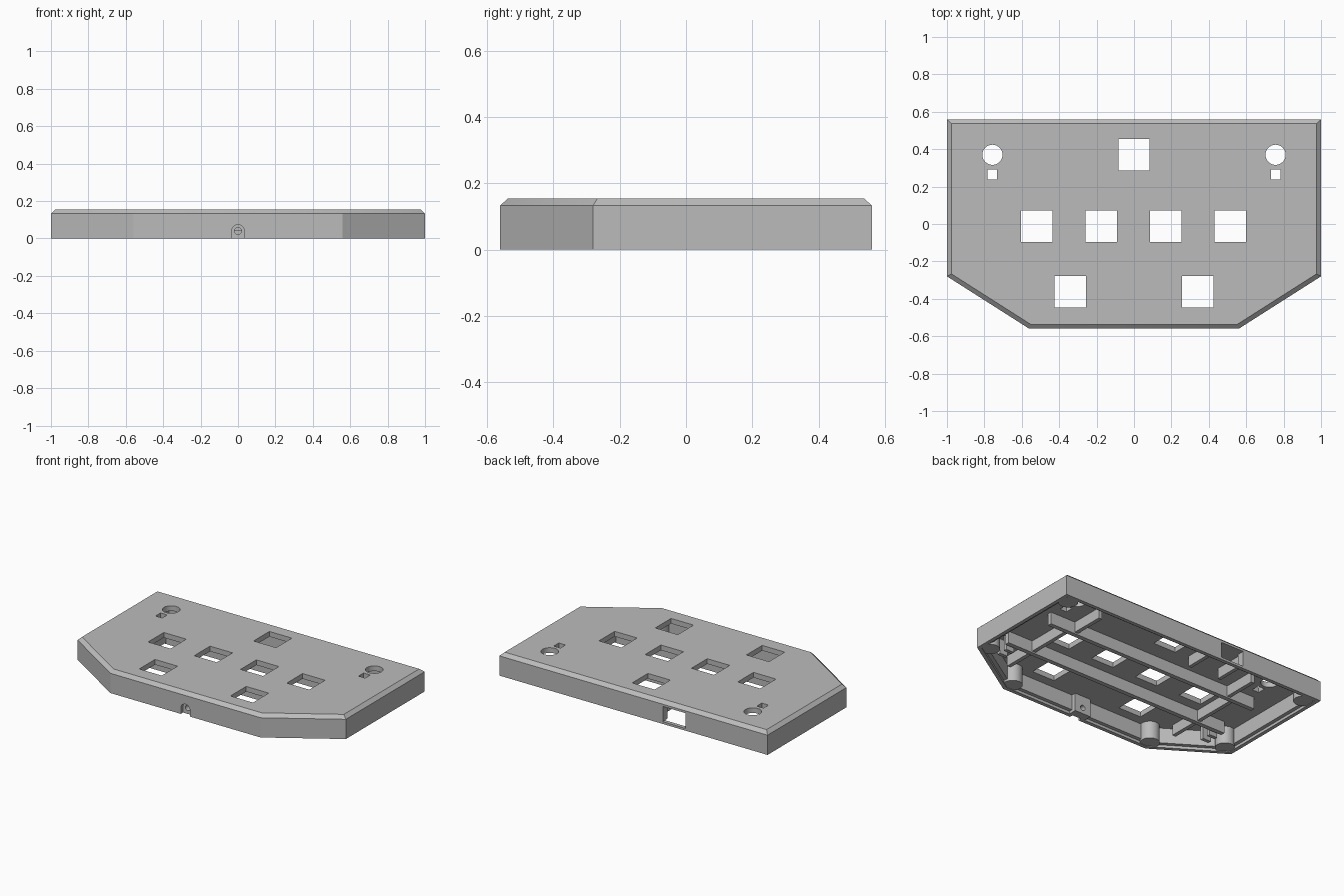
import bpy, bmesh, math
from mathutils import Vector

cube = bpy.data.objects.get("Cube")
if cube:
    bpy.data.objects.remove(cube, do_unlink=True)

grey = bpy.data.materials.new("plain grey plastic")
grey.use_nodes = True
grey.diffuse_color = (0.5, 0.5, 0.5, 1)
grey.node_tree.nodes["Principled BSDF"].inputs["Base Color"].default_value = (0.5, 0.5, 0.5, 1)

OUTLINE = [Vector(p) for p in ((-1, 0.56), (-1, -0.28), (-0.56, -0.56),
                               (0.56, -0.56), (1, -0.28), (1, 0.56))]


def inset(points, d):
    """Move every edge of a convex counter-clockwise outline inwards by d."""
    result = []
    for i, p in enumerate(points):
        a = (p - points[i - 1]).normalized()
        b = (points[(i + 1) % len(points)] - p).normalized()
        na, nb = Vector((-a.y, a.x)), Vector((-b.y, b.x))
        result.append(p + (na + nb) * d / (1 + na.dot(nb)))
    return result


def loft(name, rings):
    """Solid through matching outlines, each given with its height."""
    bm = bmesh.new()
    loops = [[bm.verts.new((p[0], p[1], z)) for p in pts] for pts, z in rings]
    n = len(loops[0])
    bm.faces.new(loops[0][::-1])
    bm.faces.new(loops[-1])
    for low, high in zip(loops, loops[1:]):
        for i in range(n):
            j = (i + 1) % n
            bm.faces.new((low[i], low[j], high[j], high[i]))
    bmesh.ops.recalc_face_normals(bm, faces=bm.faces)
    mesh = bpy.data.meshes.new(name)
    bm.to_mesh(mesh)
    bm.free()
    mesh.materials.append(grey)
    obj = bpy.data.objects.new(name, mesh)
    bpy.context.collection.objects.link(obj)
    return obj


def box(name, x0, x1, y0, y1, z0, z1):
    pts = [(x0, y0), (x1, y0), (x1, y1), (x0, y1)]
    return loft(name, [(pts, z0), (pts, z1)])


def cylinder(name, x, y, r, z0, z1, sides=32):
    angles = [2 * math.pi * i / sides for i in range(sides)]
    pts = [(x + r * math.cos(a), y + r * math.sin(a)) for a in angles]
    return loft(name, [(pts, z0), (pts, z1)])


def along_y(obj, y, z):
    """Turn an upright solid at the origin so that it runs along y."""
    for v in obj.data.vertices:
        v.co = (v.co.x, y + v.co.z, z - v.co.y)
    return obj


def cut(target, cutters):
    bpy.context.view_layer.objects.active = target
    for c in cutters:
        c.hide_render = True
        mod = target.modifiers.new("cut", "BOOLEAN")
        mod.operation, mod.solver, mod.object = "DIFFERENCE", "EXACT", c
        bpy.ops.object.modifier_apply(modifier=mod.name)
        bpy.data.objects.remove(c, do_unlink=True)


def smooth(obj):
    bpy.ops.object.select_all(action="DESELECT")
    obj.select_set(True)
    bpy.context.view_layer.objects.active = obj
    bpy.ops.object.shade_smooth_by_angle(angle=math.radians(25))


# Shell with a chamfered top, an open underside and a ledge for the lid
CEILING = 0.12
shell = loft("case_shell", [(OUTLINE, 0), (OUTLINE, 0.133), (inset(OUTLINE, 0.024), 0.155)])
wall, rim = inset(OUTLINE, 0.05), inset(OUTLINE, 0.025)
cutters = [loft("cavity", [(wall, -0.05), (wall, CEILING)]),
           loft("lid_ledge", [(rim, -0.05), (rim, 0.018)])]

# Square key openings
KEYS = [(-0.52, -0.012), (-0.175, -0.012), (0.17, -0.012), (0.515, -0.012),
        (0, 0.37), (-0.34, -0.362), (0.34, -0.362)]
H = 0.084
for x, y in KEYS:
    cutters.append(box("key_cut", x - H, x + H, y - H, y + H, 0.1, 0.2))

# Round openings with a small square window in front of each
for s in (-1, 1):
    cutters.append(cylinder("round_cut", s * 0.757, 0.37, 0.054, 0.1, 0.2))
    x = s * 0.757
    cutters.append(box("window_cut", x - 0.025, x + 0.025, 0.238, 0.292, 0.1, 0.2))

# Port in the back wall, arched cable recess in the front wall
cutters.append(box("port_cut", -0.39, -0.22, 0.48, 0.6, 0.015, 0.118))
cutters.append(along_y(cylinder("arch_cut", 0, 0, 0.034, 0, 0.05), -0.585, 0.04))
cutters.append(box("arch_base_cut", -0.034, 0.034, -0.585, -0.535, -0.02, 0.04))
cut(shell, cutters)

# Cable holder behind the front recess
holder = box("cable_holder", -0.06, 0.06, -0.536, -0.48, 0.0, CEILING + 0.005)
for obj in (shell, holder):
    cut(obj, [along_y(cylinder("cable_cut", 0, 0, 0.018, 0, 0.2), -0.6, 0.04)])
    smooth(obj)

# Screw posts in the corners
for s, side in ((-1, "right"), (1, "left")):
    for place, x, y in (("back", 0.925, 0.485), ("middle", 0.925, -0.25), ("front", 0.54, -0.495)):
        smooth(cylinder(f"{place}_post_{side}", s * x, y, 0.06, 0.004, CEILING + 0.005))

# Long stiffening ribs between the rows of keys
for name, y, half in (("back_rib", 0.16, 0.8), ("front_rib", -0.18, 0.85)):
    box(name, -half, half, y - 0.015, y + 0.015, 0.04, CEILING + 0.005)

# Short cross ribs and slotted clips on both sides
for s, side in ((-1, "right"), (1, "left")):
    for name, x, y0, y1 in (("cross_rib", 0.65, -0.4, 0.16), ("back_cross_rib", 0.6, 0.16, 0.4)):
        c = s * x
        box(f"{name}_{side}", c - 0.013, c + 0.013, y0, y1, 0.05, CEILING + 0.005)
    for i, y in enumerate((-0.28, -0.22)):
        c = s * 0.8
        box(f"clip_{i}_{side}", c - 0.03, c + 0.03, y - 0.012, y + 0.012, 0.02, CEILING + 0.005)

# Cradle beside the back port
for x in (-0.42, -0.19):
    box("port_cradle", x - 0.012, x + 0.012, 0.3, 0.515, 0.05, CEILING + 0.005)
